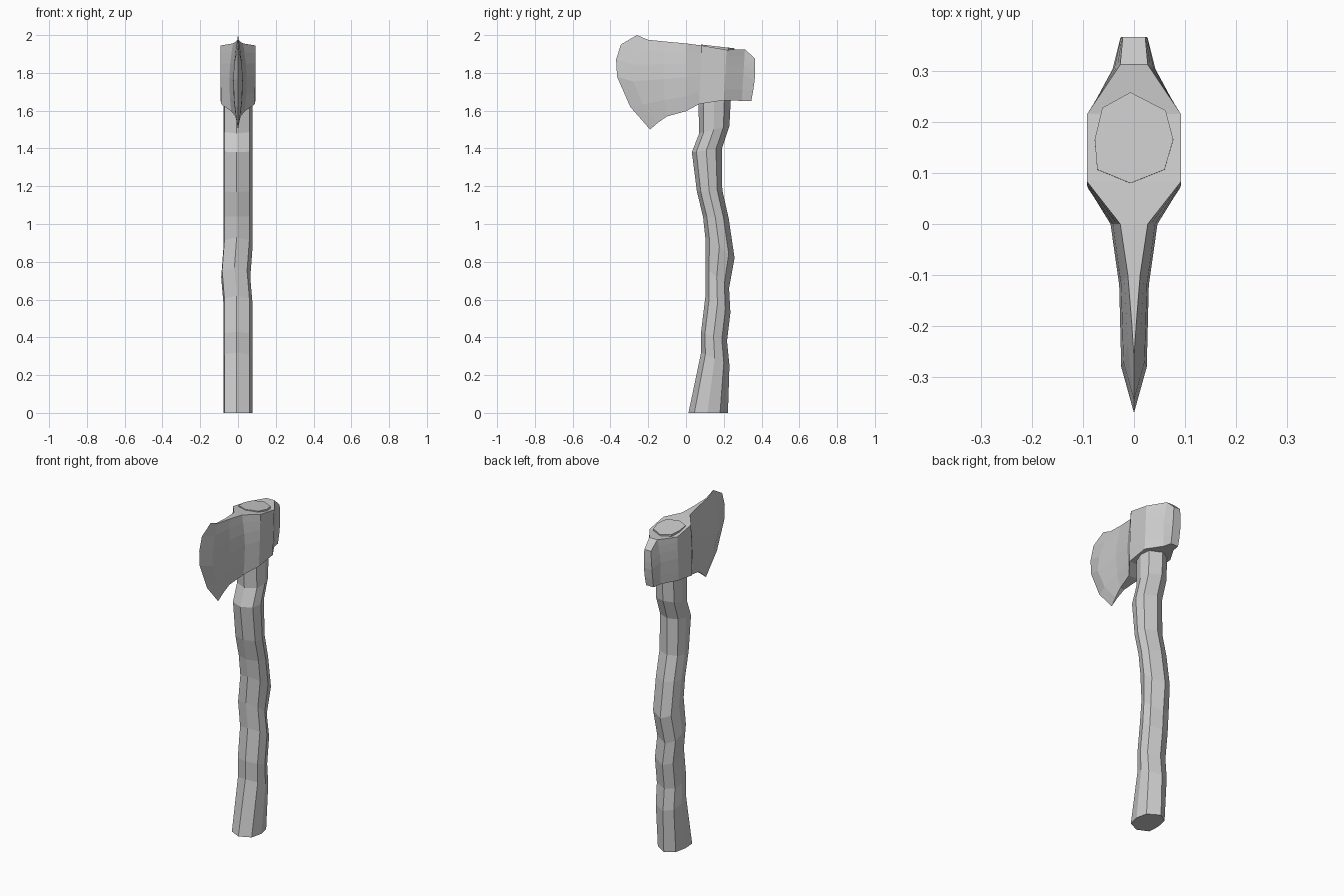
import bpy, bmesh, math

if "Cube" in bpy.data.objects:
    bpy.data.objects.remove(bpy.data.objects["Cube"])


def lerp(a, b, t):
    return a + (b - a) * t


def finish(name, bm):
    bmesh.ops.remove_doubles(bm, verts=bm.verts, dist=0.0005)
    bmesh.ops.recalc_face_normals(bm, faces=bm.faces)
    mesh = bpy.data.meshes.new(name)
    bm.to_mesh(mesh)
    bm.free()
    obj = bpy.data.objects.new(name, mesh)
    bpy.context.collection.objects.link(obj)
    return obj


def loft(name, rings):
    """Bridge equal-length closed rings and cap both ends."""
    bm = bmesh.new()
    loops = [[bm.verts.new(p) for p in ring] for ring in rings]
    n = len(rings[0])
    for a, b in zip(loops, loops[1:]):
        for i in range(n):
            j = (i + 1) % n
            bm.faces.new((a[i], a[j], b[j], b[i]))
    bm.faces.new(loops[0])
    bm.faces.new(loops[-1])
    return finish(name, bm)


# Crooked eight-sided handle: section (x, front-to-back fraction)
section = [(-.007, 0), (.06, .15), (.077, .48), (.062, .8),
           (-.007, 1), (-.062, .83), (-.077, .48), (-.072, .15)]
# front y, front z, back y, back z, sideways shift
path = [(.013, 0, .222, 0, 0), (.08, .32, .23, .25, 0),
        (.08, .43, .217, .38, 0), (.103, .62, .235, .53, 0),
        (.102, .77, .228, .66, -.012), (.102, .93, .257, .82, 0),
        (.09, 1.04, .226, 1.03, 0), (.058, 1.17, .192, 1.18, 0),
        (.031, 1.38, .19, 1.40, 0), (.07, 1.48, .23, 1.52, 0),
        (.066, 1.62, .236, 1.64, 0), (.08, 1.95, .258, 1.93, 0)]
loft("handle", [[(x + dx, lerp(yf, yb, v), lerp(zf, zb, v)) for x, v in section]
                for yf, zf, yb, zb, dx in path])

# Axe head: cutting edge outline, then columns running back to the poll
rows = [0, .13, .3, .5, .78, 1]
edge = [(-.26, 2.0), (-.345, 1.95), (-.37, 1.87),
        (-.365, 1.78), (-.295, 1.62), (-.19, 1.5)]
# top y, top z, bottom y, bottom z, forward bow, half widths top / middle / bottom
columns = [(-.20, 1.975, -.15, 1.535, .105, .004, .025, .006),
           (-.10, 1.965, -.10, 1.57, .02, .012, .029, .014),
           (0, 1.956, 0, 1.597, 0, .027, .046, .036),
           (.083, 1.945, .07, 1.635, 0, .092, .092, .09),
           (.215, 1.922, .2, 1.655, 0, .092, .092, .092),
           (.312, 1.925, .295, 1.652, 0, .027, .042, .035),
           (.366, 1.875, .345, 1.65, -.008, .022, .027, .025)]
grid = [[(0, y, z) for y, z in edge]]
for yt, zt, yb, zb, bow, wt, wm, wb in columns:
    col = []
    for t in rows:
        s = math.sin(math.pi * t)
        half = lerp(wt, wb, t) + (wm - (wt + wb) / 2) * s
        col.append((half, lerp(yt, yb, t) - bow * s, lerp(zt, zb, t)))
    grid.append(col)

bm = bmesh.new()
sides = [[[bm.verts.new((sx * x, y, z)) for x, y, z in col] for col in grid]
         for sx in (1, -1)]
right, left = sides
last = len(rows) - 1
for side in sides:
    for a, b in zip(side, side[1:]):
        for r in range(last):
            bm.faces.new((a[r], a[r + 1], b[r + 1], b[r]))
# top, underside and poll faces join the two cheeks
for r in (0, last):
    for i in range(len(grid) - 1):
        bm.faces.new((right[i][r], right[i + 1][r], left[i + 1][r], left[i][r]))
for r in range(last):
    bm.faces.new((right[-1][r], right[-1][r + 1], left[-1][r + 1], left[-1][r]))
finish("axe_head", bm)
